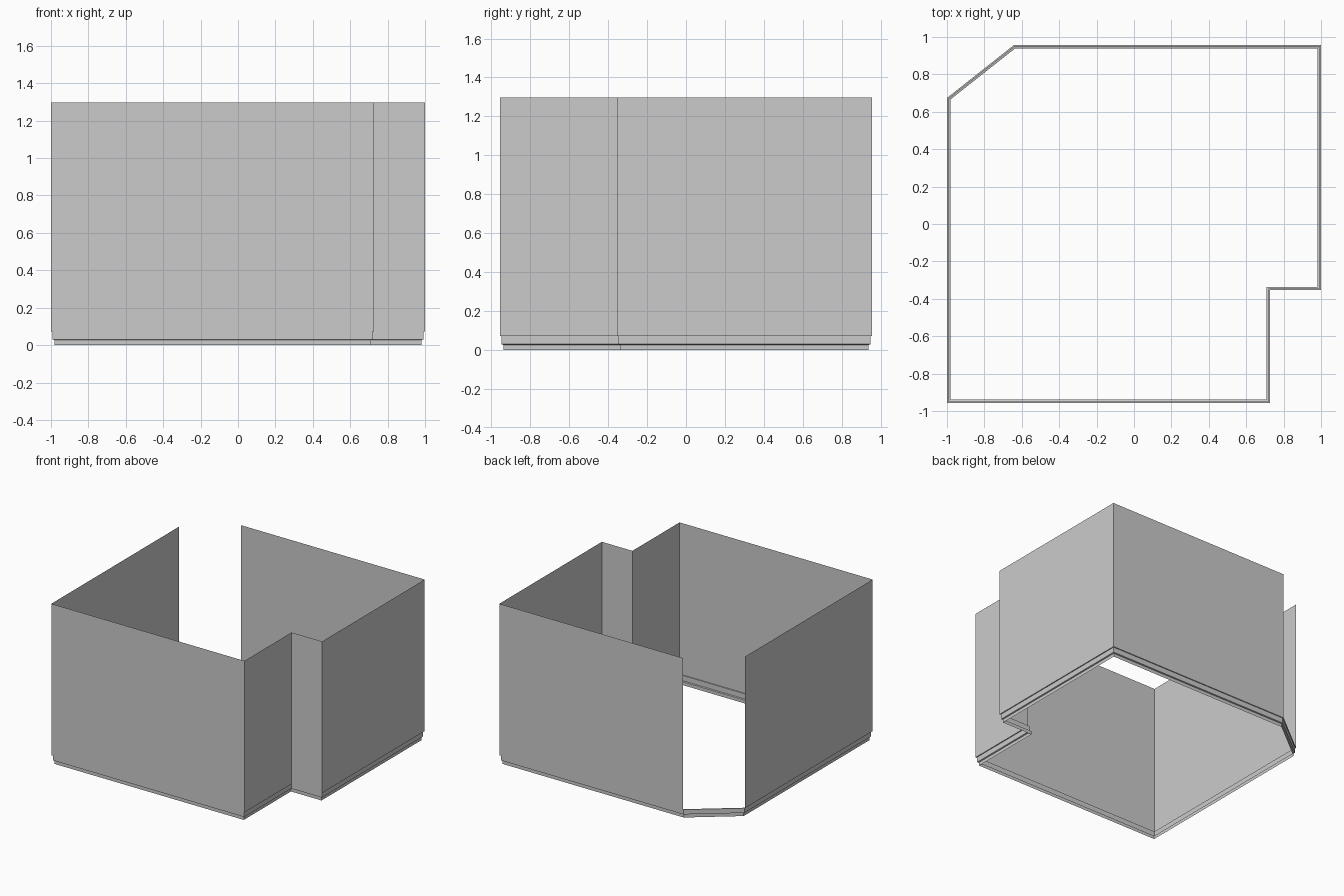
import bpy, bmesh
from mathutils import Vector

if "Cube" in bpy.data.objects:
    bpy.data.objects.remove(bpy.data.objects["Cube"])

# Floor plan, counter-clockwise; the last-but-one corner pair is the open diagonal
PLAN = [Vector(p) for p in [(-1, -0.956), (0.727, -0.956), (0.727, -0.354), (1, -0.354),
                            (1, 0.956), (-0.643, 0.956), (-1, 0.674)]]
OPEN_SIDE = 5
BASE, TOP = 0.072, 1.297


def inset(plan, d):
    """Mitred inward offset of a closed plan."""
    out = []
    for i, p in enumerate(plan):
        a = (p - plan[i - 1]).normalized()
        b = (plan[(i + 1) % len(plan)] - p).normalized()
        na, nb = Vector((-a.y, a.x)), Vector((-b.y, b.x))
        out.append(p + (na + nb) * d / (1 + na.dot(nb)))
    return out


def sweep(name, profile, skip=()):
    """Sweep an (inset, height) profile around the plan."""
    bm = bmesh.new()
    rings = [[bm.verts.new((p.x, p.y, z)) for p in inset(PLAN, d)] for d, z in profile]
    n = len(PLAN)
    for low, high in zip(rings, rings[1:]):
        for i in range(n):
            if i not in skip:
                j = (i + 1) % n
                bm.faces.new((low[j], low[i], high[i], high[j]))
    me = bpy.data.meshes.new(name)
    bm.to_mesh(me)
    bm.free()
    ob = bpy.data.objects.new(name, me)
    bpy.context.collection.objects.link(ob)
    return ob


# Thin walls, with the diagonal side left open
sweep("room_walls", [(0, BASE), (0, TOP)], skip=(OPEN_SIDE,))

# Stepped skirting board running all the way round
sweep("skirting_board", [(0.018, 0), (0.018, 0.027), (0.008, 0.030), (0.008, BASE), (0, BASE)])
